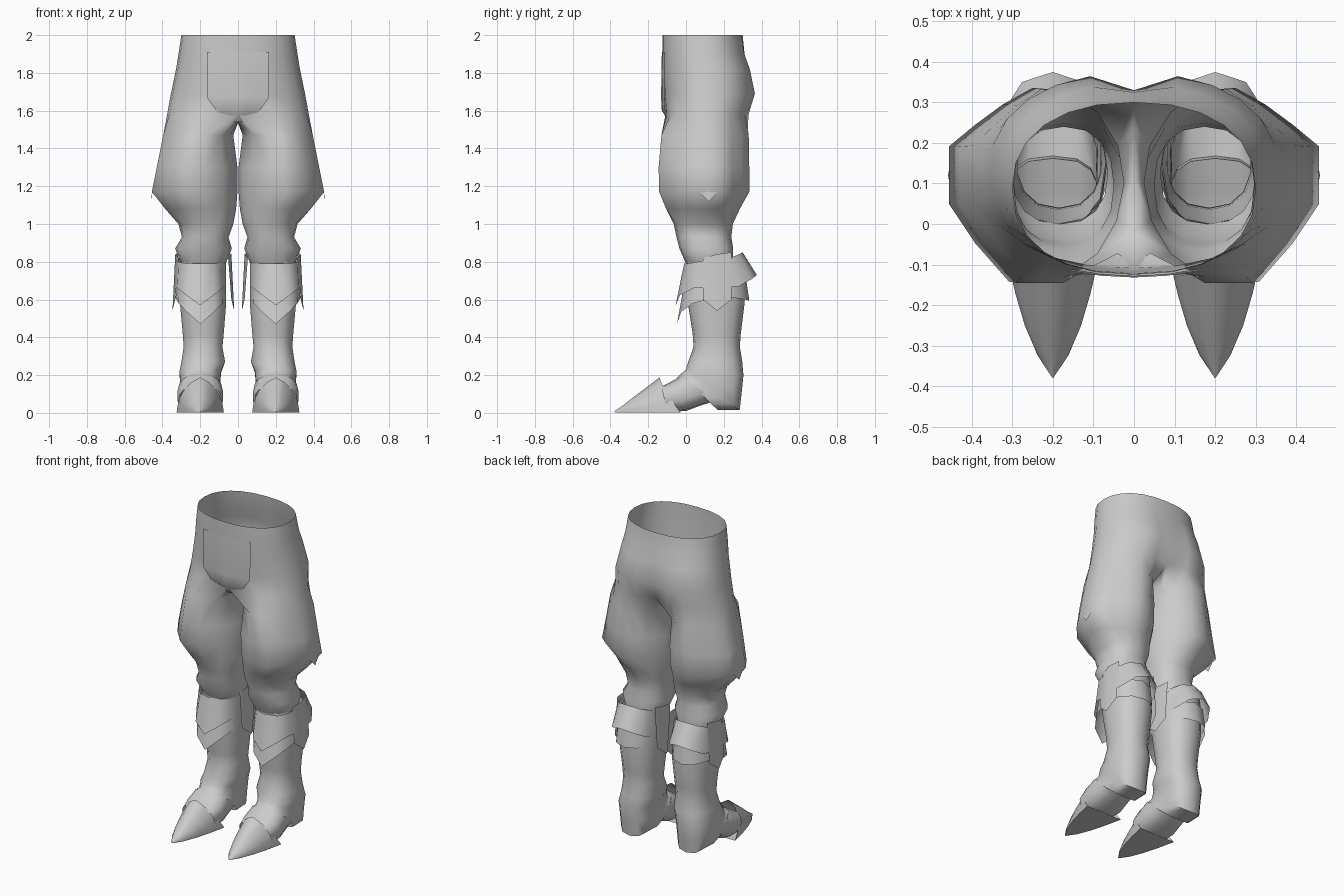
import bpy, bmesh, math
from math import sin, cos, radians, pi

if "Cube" in bpy.data.objects:
    bpy.data.objects.remove(bpy.data.objects["Cube"], do_unlink=True)

GREY = (0.6, 0.6, 0.6, 1)
cloth = bpy.data.materials.new("plain grey")
cloth.use_nodes = True
cloth.diffuse_color = GREY
cloth.node_tree.nodes["Principled BSDF"].inputs["Base Color"].default_value = GREY


def spow(v, p):
    return math.copysign(abs(v) ** p, v)


def circle(n, start=-90, power=0.85):
    """Unit outline, counter-clockwise, squarer for lower powers."""
    angles = [radians(start + 360 * k / n) for k in range(n)]
    return [(spow(cos(a), power), spow(sin(a), power)) for a in angles]


def ring(outline, x0, x1, front, back):
    """Fit an outline between two sides and a front and back (y, z) point."""
    pts = []
    for u, v in outline:
        y, z = ((f + b) / 2 + (b - f) / 2 * v for f, b in zip(front, back))
        pts.append(((x0 + x1) / 2 + (x1 - x0) / 2 * u, y, z))
    return pts


def strip(bm, a, b, closed=True):
    n = len(a)
    for i in range(n if closed else n - 1):
        j = (i + 1) % n
        bm.faces.new((a[i], a[j], b[j], b[i]))


def finish(bm, name, angle=40):
    """Turn a left-side mesh into a mirrored, shaded object."""
    bmesh.ops.recalc_face_normals(bm, faces=bm.faces)
    mesh = bpy.data.meshes.new(name)
    bm.to_mesh(mesh)
    bm.free()
    ob = bpy.data.objects.new(name, mesh)
    bpy.context.collection.objects.link(ob)
    mesh.materials.append(cloth)
    bpy.ops.object.select_all(action="DESELECT")
    ob.select_set(True)
    bpy.context.view_layer.objects.active = ob
    bpy.ops.object.shade_smooth_by_angle(angle=radians(angle))
    mod = ob.modifiers.new("mirror", "MIRROR")
    mod.use_clip = True


def loft(name, rings, closed=True, cap_end=False, angle=40):
    bm = bmesh.new()
    rows = [[bm.verts.new(p) for p in r] for r in rings]
    for a, b in zip(rows, rows[1:]):
        strip(bm, a, b, closed)
    if cap_end:
        bm.faces.new(rows[-1])
    finish(bm, name, angle)


# Trousers: half pelvis, crotch saddle, then a full leg
bm = bmesh.new()
rows = []
for z, rx, y0, y1, cleft in ((2, .30, -.125, .30, 0), (1.9, .315, -.125, .315, .005),
                             (1.82, .328, -.122, .345, .02), (1.69, .355, -.118, .372, .042),
                             (1.58, .375, -.108, .338, .04)):
    row = []
    for k in range(13):
        a = radians(-90 + 15 * k)
        x = rx * spow(cos(a), .88) if 0 < k < 12 else 0
        y = (y0 + y1) / 2 + (y1 - y0) / 2 * spow(sin(a), .88)
        y -= cleft * (k == 12)
        row.append(bm.verts.new((x, y, z)))
    rows.append(row)
for a, b in zip(rows, rows[1:]):
    strip(bm, a, b, False)
saddle = [bm.verts.new((0, y, z)) for y, z in ((.24, 1.55), (.11, 1.535), (-.02, 1.54))]
last = rows[-1] + saddle

# The baggy thigh is faceted, the knee below it is round
thigh = ((-.65, -.75), (-.2, -1), (.1, -1), (.35, -1), (.72, -.6), (1, -.2), (1, .1), (1, .4),
         (.72, .62), (.42, .83), (.1, 1), (-.3, .97), (-.65, .75), (-.92, .4), (-1, 0), (-.9, -.4))
knee = circle(16, -135)
for z, x0, x1, y0, y1, outline in (
        (1.47, .025, .396, -.13, .332, thigh), (1.3, .003, .43, -.145, .335, thigh),
        (1.17, .003, .456, -.142, .335, thigh), (1.08, .01, .385, -.105, .285, thigh),
        (1.0, .025, .315, -.065, .248, knee), (.93, .05, .297, -.05, .24, knee),
        (.87, .033, .333, -.035, .25, knee), (.79, .065, .30, .0, .25, knee)):
    row = [bm.verts.new(c) for c in ring(outline, x0, x1, (y0, z), (y1, z))]
    strip(bm, last, row)
    last = row
finish(bm, "trousers", 60)

# Front flap tucked under the crotch
flap = []
for z, w, y in ((1.91, .165, -.128), (1.67, .165, -.132), (1.6, .115, -.128), (1.54, .04, -.09)):
    flap.append([(w * t, y + .018 * t * t, z) for t in (-1, -.5, 0, .5, 1) if t >= 0])
loft("front_flap", flap, closed=False, angle=60)

# Pointed tab at the outer hem
loft("side_tab", [[(.452, .06, 1.18), (.455, .12, 1.18), (.452, .18, 1.18)],
                  [(.457, .11, 1.13), (.459, .12, 1.12), (.457, .13, 1.13)]], closed=False)

# Boot: one tube down the shaft that bends round the ankle into heel, arch and instep
boot = [ring(circle(14), x0, x1, (y0, z), (y1, z)) for x0, x1, y0, y1, z in (
    (.06, .315, .0, .295, .80), (.06, .31, .01, .31, .58), (.073, .295, .035, .29, .42),
    (.08, .29, .04, .285, .35), (.066, .302, .012, .298, .27))]
for w, front, back in ((.112, (.0, .232), (.304, .2)), (.108, (-.01, .222), (.294, .1)),
                       (.108, (-.02, .212), (.284, .015)), (.112, (-.03, .204), (.168, .015)),
                       (.113, (-.035, .2), (.162, .065)), (.118, (-.05, .182), (.08, .04)),
                       (.123, (-.08, .165), (.0, .01)), (.11, (-.13, .14), (-.1, .005))):
    boot.append(ring(circle(14, power=.75), .2 - w, .2 + w, front, back))
loft("boot", boot, angle=50)

# Pointed toe cap, slanted along its back edge
toe = []
for w, h, yb, yt in ((.125, .185, -.03, -.14), (.1, .12, -.14, -.225), (.075, .075, -.23, -.285),
                     (.04, .035, -.32, -.335), (.003, .005, -.375, -.38)):
    toe.append([(.2 + w * cos(pi * k / 8), yb + (yt - yb) * sin(pi * k / 8),
                 .003 + h * (.6 * sin(pi * k / 8) + .4 * (1 - abs(k - 4) / 4)))
                for k in range(9)])
loft("toe_cap", toe, cap_end=True, angle=60)


# Boot cuffs: two layered collars whose edges dip to a point in front
def collar(name, top_box, low_box, tops, lows):
    def edge(box, heights):
        x0, x1, y0, y1 = box
        flat = ring(circle(12), x0, x1, (y0, 0), (y1, 0))
        return [(x, y, heights[min(k, 12 - k)]) for k, (x, y, _) in enumerate(flat)]
    loft(name, [edge(top_box, tops), edge(low_box, lows)], angle=50)


collar("upper_cuff", (.068, .33, -.01, .30), (.065, .337, -.055, .375),
       (.79, .79, .80, .81, .82, .84, .85), (.57, .625, .66, .66, .67, .71, .73))
collar("lower_cuff", (.07, .325, -.01, .315), (.068, .33, -.048, .335),
       (.68, .70, .70, .70, .71, .72, .73), (.47, .535, .58, .61, .61, .60, .595))

# Shield-shaped plates on both sides of each cuff
for name, x, out in (("outer_cuff_plate", .327, 1), ("inner_cuff_plate", .04, -1)):
    loft(name, [[(x - .012 * out, .09, .82), (x + .005 * out, .165, .84), (x - .012 * out, .24, .85)],
                [(x + .005 * out, .09, .60), (x + .02 * out, .165, .54), (x + .005 * out, .24, .60)]],
         closed=False)
